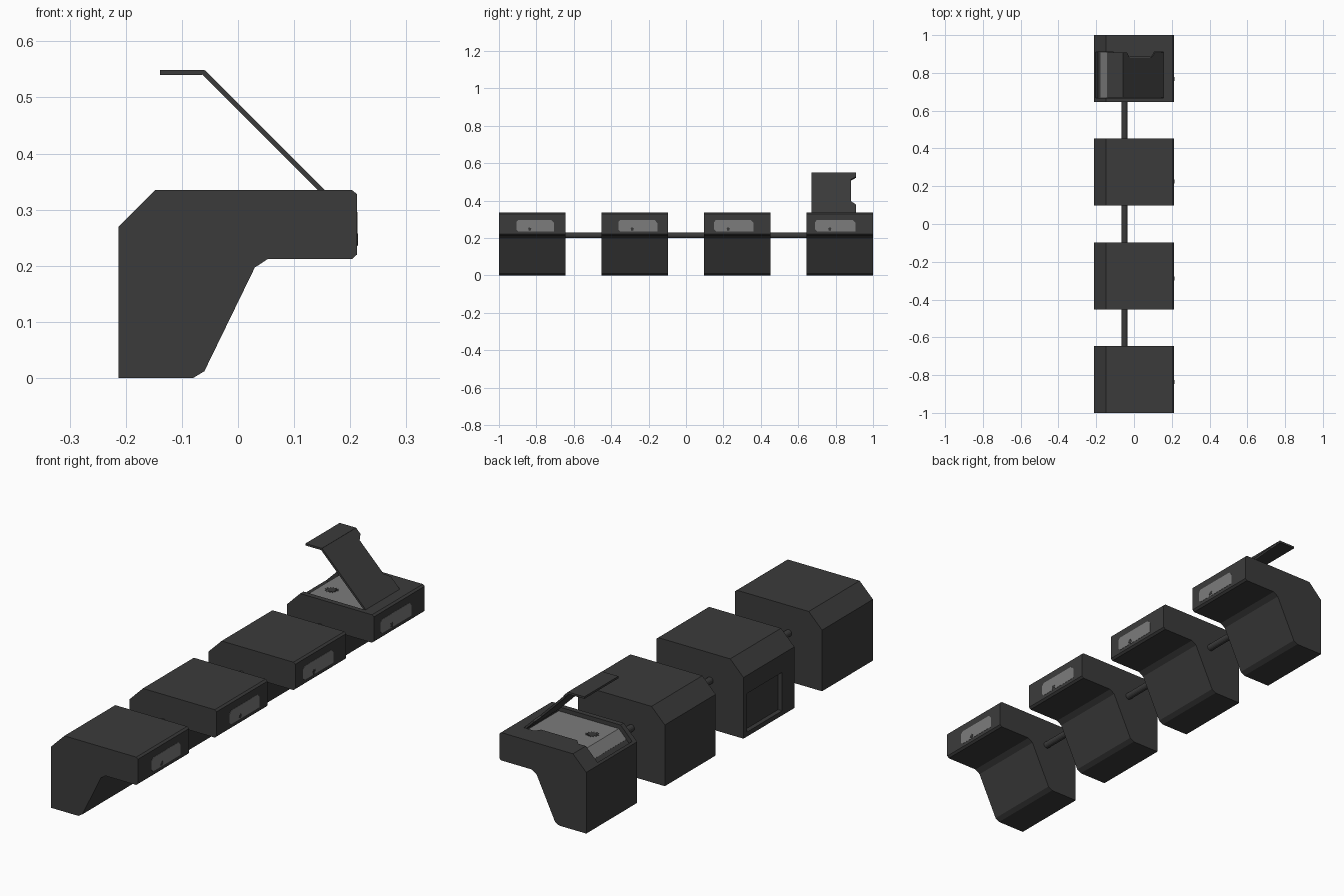
import bpy, bmesh, math
from mathutils import Vector

if "Cube" in bpy.data.objects:
    bpy.data.objects.remove(bpy.data.objects["Cube"])


def material(name, r, g, b):
    m = bpy.data.materials.new(name)
    m.diffuse_color = (r, g, b, 1)
    m.use_nodes = True
    m.node_tree.nodes["Principled BSDF"].inputs["Base Color"].default_value = m.diffuse_color
    return m


CHARCOAL = material("charcoal plastic", 0.044, 0.044, 0.044)
GREY = material("window grey", 0.2, 0.2, 0.2)
BLACK = material("dark mark", 0.04, 0.04, 0.04)


def prism(name, points, direction, mat):
    """Solid made by sweeping a flat outline along a vector."""
    bm = bmesh.new()
    face = bm.faces.new([bm.verts.new(p) for p in points])
    ext = bmesh.ops.extrude_face_region(bm, geom=[face])
    verts = [v for v in ext["geom"] if isinstance(v, bmesh.types.BMVert)]
    bmesh.ops.translate(bm, vec=Vector(direction), verts=verts)
    bmesh.ops.recalc_face_normals(bm, faces=bm.faces)
    me = bpy.data.meshes.new(name)
    bm.to_mesh(me)
    bm.free()
    ob = bpy.data.objects.new(name, me)
    me.materials.append(mat)
    bpy.context.collection.objects.link(ob)
    return ob


def side_prism(name, profile, y0, y1, mat):
    return prism(name, [(x, y0, z) for x, z in profile], (0, y1 - y0, 0), mat)


def cut(target, cutter):
    cutter.hide_render = True
    cutter.hide_viewport = True
    cutter.display_type = 'WIRE'
    mod = target.modifiers.new("recess", 'BOOLEAN')
    mod.operation = 'DIFFERENCE'
    mod.solver = 'EXACT'
    mod.object = cutter


def burst(cx, cy, r):
    """Ragged star outline for the small dark marks."""
    out = []
    for i in range(24):
        a = i * math.tau / 24
        k = r if i % 2 else r * 0.6
        out.append((cx + k * math.cos(a), cy + k * math.sin(a)))
    return out


# Four hooked housings, each with a front window
BODY = [(-0.213, 0), (-0.08, 0), (-0.06, 0.012), (0.03, 0.197), (0.053, 0.212),
        (0.203, 0.212), (0.212, 0.22), (0.212, 0.328), (0.203, 0.335),
        (-0.148, 0.335), (-0.213, 0.27)]
STARTS = [-1.0, -0.452, 0.097, 0.645]
WINDOWS = [(-0.907, -0.705), (-0.362, -0.153), (0.15, 0.362), (0.69, 0.907)]
bodies = []
for i, y0 in enumerate(STARTS):
    bodies.append(side_prism(f"housing_{i+1}", BODY, y0, y0 + 0.355, CHARCOAL))
    a, b = WINDOWS[i]
    outline = [(a + 0.01, 0.235), (b, 0.235), (b, 0.28), (b - 0.015, 0.296),
               (a + 0.01, 0.296), (a, 0.285), (a, 0.245)]
    prism(f"window_{i+1}", [(0.21, y, z) for y, z in outline], (0.003, 0, 0), GREY)
    prism(f"window_mark_{i+1}", [(0.212, y, z) for y, z in burst((a + b) / 2 - 0.03, 0.247, 0.011)],
          (0.002, 0, 0), BLACK)

# Round rods joining neighbouring housings
for i in range(3):
    ring = [(-0.05 + 0.015 * math.cos(k * math.tau / 16), 0.214 + 0.015 * math.sin(k * math.tau / 16))
            for k in range(16)]
    side_prism(f"link_rod_{i+1}", ring, STARTS[i] + 0.35, STARTS[i + 1] + 0.005, CHARCOAL)

# Recessed back opening in the second housing
cut(bodies[1], side_prism("back_cutter", [(-0.25, 0.02), (-0.193, 0.02), (-0.193, 0.19), (-0.25, 0.19)],
                          -0.367, -0.122, CHARCOAL))

# Opened compartment in the last housing: recess over top and bevel
cut(bodies[3], side_prism("compartment_cutter",
                          [(0.155, 0.36), (0.155, 0.315), (-0.14, 0.315), (-0.191, 0.264),
                           (-0.225, 0.298), (-0.163, 0.36)], 0.668, 0.91, CHARCOAL))
side_prism("compartment_panel", [(0.153, 0.312), (0.153, 0.318), (-0.141, 0.318), (-0.178, 0.281),
                                 (-0.174, 0.277), (-0.138, 0.312)], 0.67, 0.908, GREY)
prism("compartment_tab", [(x, y, 0.316) for x, y in
                          [(0.108, 0.912), (0.088, 0.884), (-0.09, 0.884), (-0.11, 0.912)]],
      (0, 0, 0.018), CHARCOAL)
prism("compartment_mark", [(x, y, 0.3175) for x, y in burst(-0.085, 0.775, 0.028)], (0, 0, 0.002), BLACK)

# Raised lid: notched sloping plate plus bent flap
s = math.sqrt(0.5)
LID = [(0, 0.67), (0.305, 0.67), (0.305, 0.908), (0.275, 0.908), (0.255, 0.882),
       (0.09, 0.882), (0.065, 0.908), (0, 0.908)]
prism("lid_plate", [(0.157 - s * t, y, 0.333 + s * t) for t, y in LID], (-0.0065, 0, -0.0065), CHARCOAL)
side_prism("lid_flap", [(-0.139, 0.54), (-0.064, 0.54), (-0.059, 0.549), (-0.139, 0.549)],
           0.67, 0.908, CHARCOAL)
